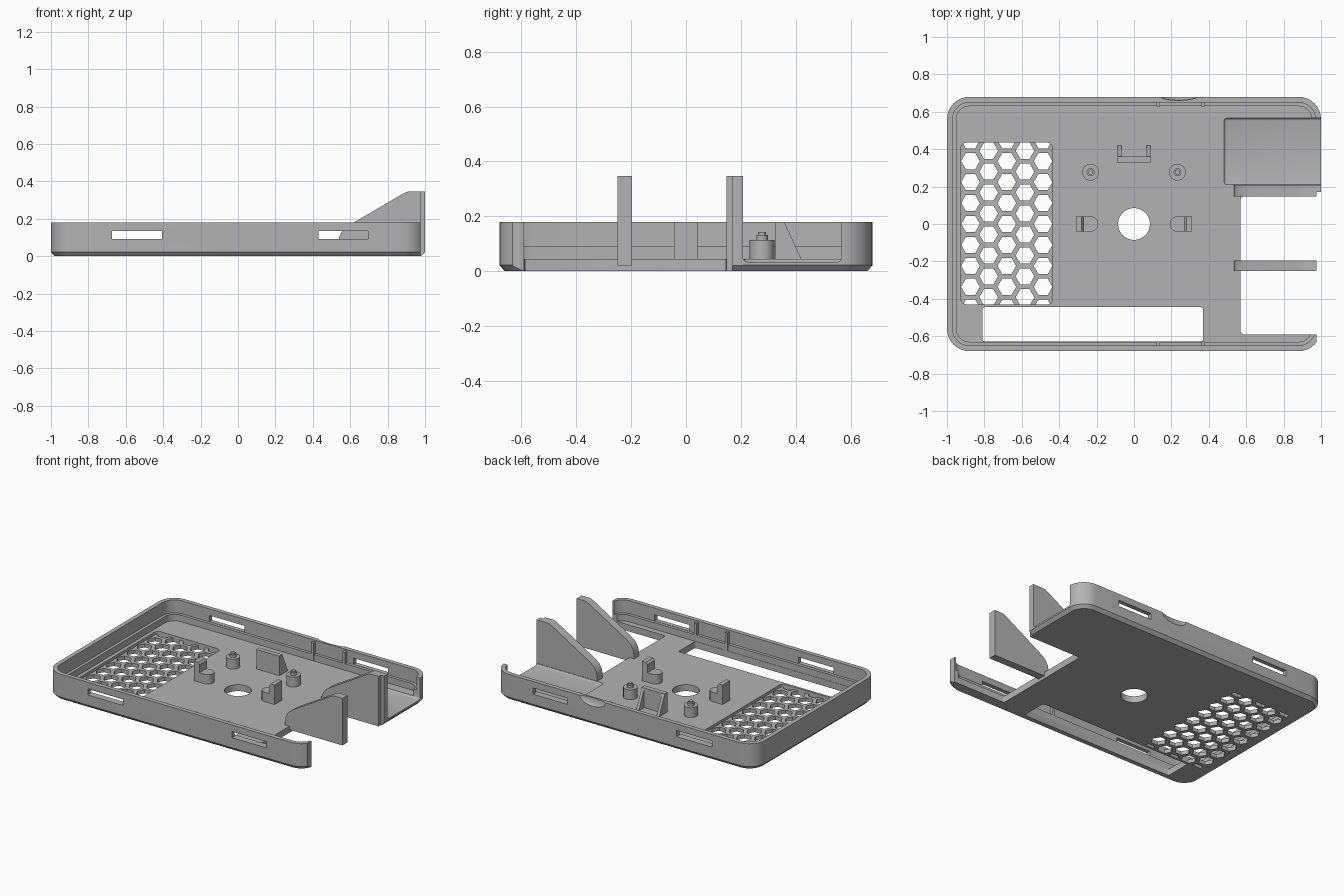
import bpy, bmesh, math
from mathutils import Matrix, Vector

old = bpy.data.objects.get("Cube")
if old:
    bpy.data.objects.remove(old, do_unlink=True)

grey = bpy.data.materials.new("plain grey")
grey.use_nodes = True
colour = (0.45, 0.45, 0.45, 1)
grey.diffuse_color = colour
grey.node_tree.nodes["Principled BSDF"].inputs["Base Color"].default_value = colour

FLOOR, RIM, HALF_W, HALF_D, RADIUS = 0.045, 0.18, 1.0, 0.68, 0.12


def finish(name, bm):
    bmesh.ops.recalc_face_normals(bm, faces=bm.faces)
    mesh = bpy.data.meshes.new(name)
    bm.to_mesh(mesh)
    bm.free()
    mesh.materials.append(grey)
    ob = bpy.data.objects.new(name, mesh)
    bpy.context.collection.objects.link(ob)
    return ob


def add_prism(bm, pts, axis, lo, hi):
    """Extrude a 2D outline along x, y or z."""
    place = {"x": lambda a, b, t: (t, a, b),
             "y": lambda a, b, t: (a, t, b),
             "z": lambda a, b, t: (a, b, t)}[axis]
    face = bm.faces.new([bm.verts.new(place(a, b, lo)) for a, b in pts])
    out = bmesh.ops.extrude_face_region(bm, geom=[face])
    moved = [g for g in out["geom"] if isinstance(g, bmesh.types.BMVert)]
    bmesh.ops.translate(bm, verts=moved, vec=Vector(place(0, 0, hi - lo)))


def prism(name, pts, axis, lo, hi):
    bm = bmesh.new()
    add_prism(bm, pts, axis, lo, hi)
    return finish(name, bm)


def rect(x0, x1, y0, y1):
    return [(x0, y0), (x1, y0), (x1, y1), (x0, y1)]


def round_rect(x0, x1, y0, y1, r, n=8):
    pts = []
    corners = [(x1 - r, y1 - r), (x0 + r, y1 - r), (x0 + r, y0 + r), (x1 - r, y0 + r)]
    for q, (cx, cy) in enumerate(corners):
        for i in range(n + 1):
            a = math.pi / 2 * (q + i / n)
            pts.append((cx + r * math.cos(a), cy + r * math.sin(a)))
    return pts


def circle(cx, cy, r, n=32, start=0, turn=2 * math.pi):
    return [(cx + r * math.cos(start + turn * i / n),
             cy + r * math.sin(start + turn * i / n)) for i in range(n)]


def boolean(target, cutter, operation="DIFFERENCE"):
    cutter.hide_render = True
    mod = target.modifiers.new("cut", "BOOLEAN")
    mod.operation, mod.solver, mod.object = operation, "EXACT", cutter
    bpy.context.view_layer.objects.active = target
    bpy.ops.object.modifier_apply(modifier=mod.name)
    bpy.data.objects.remove(cutter, do_unlink=True)


def loft_tray():
    """Tray with chamfered base, upright rim and an inner ledge."""
    bm = bmesh.new()
    rings = []
    for inset, z in [(0.02, 0), (0, 0.022), (0, RIM), (0.03, RIM),
                     (0.03, 0.09), (0.05, 0.09), (0.05, FLOOR)]:
        w, d = HALF_W - inset, HALF_D - inset
        rings.append([bm.verts.new((x, y, z))
                      for x, y in round_rect(-w, w, -d, d, RADIUS - inset)])
    for a, b in zip(rings, rings[1:]):
        for i in range(len(a)):
            j = (i + 1) % len(a)
            bm.faces.new((a[i], a[j], b[j], b[i]))
    bm.faces.new(rings[0])
    bm.faces.new(rings[-1])
    return finish("tray", bm)


tray = loft_tray()

# Honeycomb vent: shallow pocket with hexagonal holes clipped to its outline
vent = (-0.925, -0.435, -0.43, 0.435)
boolean(tray, prism("vent_pocket", round_rect(*vent, 0.03), "z", 0.026, 0.08))
bm = bmesh.new()
pitch = 0.112
for col in range(-3, 4):
    for row in range(-5, 6):
        cx = -0.68 + col * pitch * 0.866
        cy = (row + (col % 2) / 2) * pitch
        if abs(cy) < 0.48:
            add_prism(bm, circle(cx, cy, 0.05, 6), "z", -0.05, 0.035)
holes = finish("vent_holes", bm)
boolean(holes, prism("vent_outline", round_rect(*vent, 0.03), "z", -0.1, 0.1), "INTERSECT")
boolean(tray, holes)

# Floor openings: centre hole, long front slot, side bay
boolean(tray, prism("centre_hole", circle(0, 0, 0.085, 40), "z", -0.1, 0.1))
boolean(tray, prism("front_opening", round_rect(-0.81, 0.37, -0.628, -0.445, 0.012, 3),
                    "z", -0.1, 0.088))
boolean(tray, prism("side_opening", round_rect(0.57, 1.3, -0.59, 0.147, 0.015, 3),
                    "z", -0.1, 0.5))
boolean(tray, prism("side_trim", rect(0.975, 1.3, -0.9, 0.17), "z", -0.1, 0.5))
boolean(tray, prism("rim_gap", rect(0.9, 1.3, 0.1, 0.23), "z", FLOOR, 0.5))

# Recessed bay with filleted edges
bm = bmesh.new()
add_prism(bm, rect(0.48, 1.3, 0.21, 0.567), "z", 0.033, 0.5)
bmesh.ops.bevel(bm, geom=bm.edges[:], offset=0.016, segments=3, profile=0.5,
                affect="EDGES")
boolean(tray, finish("bay_recess", bm))

# Latch slots through the front and back walls
for x0, x1 in [(-0.675, -0.405), (0.43, 0.695)]:
    for y in (-HALF_D, HALF_D):
        boolean(tray, prism("latch_slot", rect(x0, x1, 0.092, 0.135), "y",
                            y - 0.1, y + 0.1))

# Thumb scoop on the back rim
bm = bmesh.new()
bmesh.ops.create_uvsphere(bm, u_segments=32, v_segments=16, radius=1)
bmesh.ops.transform(bm, verts=bm.verts, matrix=Matrix.Translation((0.24, 0.685, RIM))
                    @ Matrix.Diagonal((0.1, 0.024, 0.05, 1)))
boolean(tray, finish("thumb_scoop", bm))

# Locating ribs inside the long walls
for side in (-1, 1):
    for x in (0.13, 0.37):
        prism("wall_rib", rect(x - 0.01, x + 0.01, FLOOR, 0.17), "y",
              *sorted((side * 0.628, side * 0.655)))


# Tall sloped fins
def fin_profile(end):
    return [(0.535, 0.02), (0.535, 0.07), (0.542, 0.105), (0.56, 0.138), (0.59, 0.162),
            (0.62, RIM), (0.88, 0.333), (0.9, 0.343), (0.915, 0.346),
            (end, 0.346), (end, 0.02)]


prism("front_fin", fin_profile(0.975), "y", -0.25, -0.196)
prism("back_fin", fin_profile(0.975), "y", 0.147, 0.175)
prism("back_fin_side", fin_profile(1.0), "y", 0.17, 0.208)

for side in (-1, 1):
    # Mounting posts with a pin
    x, y = side * 0.232, 0.277
    prism("mounting_post", circle(x, y, 0.045), "z", 0.03, 0.113)
    prism("post_pin", circle(x, y, 0.021, 24), "z", 0.1, 0.132)
    prism("post_pin_tip", circle(x, y, 0.014, 24), "z", 0.13, 0.142)
    # Clips: low rounded foot and tall outer arm
    arc = circle(0.232, 0, 0.041, 16, math.pi / 2, math.pi)
    foot = [(0.31, 0.041)] + arc + [(0.232, -0.041), (0.31, -0.041)]
    prism("clip_foot", [(side * a, b) for a, b in foot], "z", 0.03, 0.11)
    arm = [(0.31, 0.1), (0.31, RIM), (0.28, RIM), (0.268, 0.165), (0.268, 0.1)]
    prism("clip_arm", [(side * a, b) for a, b in arm], "y", -0.041, 0.041)
    # Triangular gussets of the stop bracket
    prism("bracket_gusset", [(0.34, 0.03), (0.425, 0.03), (0.42, FLOOR), (0.358, RIM),
                             (0.34, RIM)], "x", *sorted((side * 0.068, side * 0.088)))

prism("bracket_plate", rect(-0.088, 0.088, 0.327, 0.36), "z", 0.03, RIM)

# Smooth the curves and keep the edges sharp
bpy.ops.object.select_all(action="DESELECT")
for ob in bpy.context.collection.objects:
    if ob.type == "MESH" and grey.name in ob.data.materials:
        ob.select_set(True)
        bpy.context.view_layer.objects.active = ob
bpy.ops.object.shade_smooth_by_angle(angle=math.radians(25))
